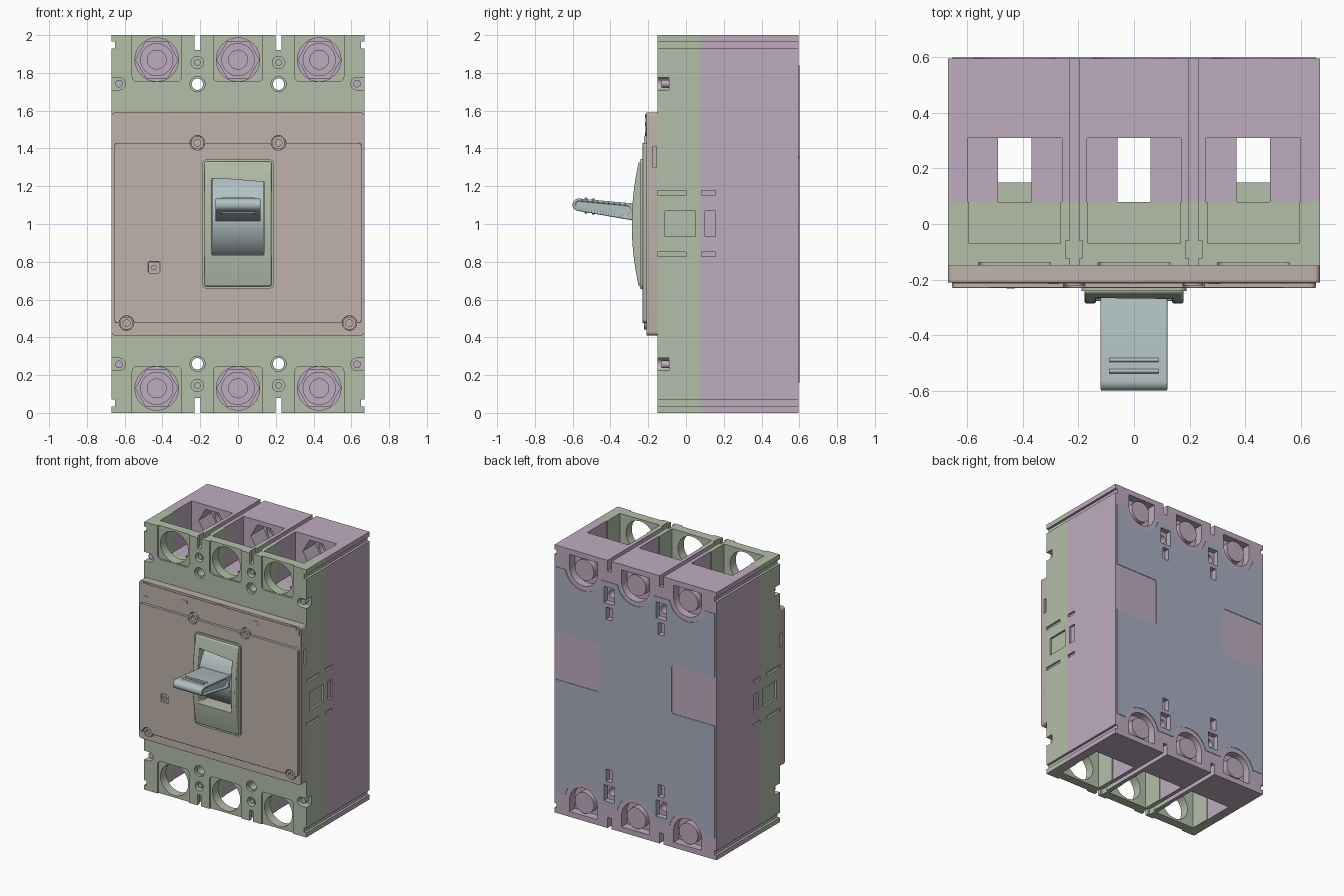
import bpy, bmesh, math

if "Cube" in bpy.data.objects:
    bpy.data.objects.remove(bpy.data.objects["Cube"])

def mat(name, r, g, b):
    m = bpy.data.materials.new(name)
    m.diffuse_color = (r ** 2.2, g ** 2.2, b ** 2.2, 1)
    m.use_nodes = True
    m.node_tree.nodes["Principled BSDF"].inputs["Base Color"].default_value = m.diffuse_color
    return m

GREEN = mat("sage", .70, .74, .66)
MAUVE = mat("mauve", .74, .67, .74)
TAUPE = mat("taupe", .74, .69, .66)
BLUE = mat("pale_blue", .69, .75, .76)
SLATE = mat("slate", .66, .68, .75)

def prism(name, pts, axis, a, b, m=None):
    """Extrude a 2D outline from a to b: axis y takes (x, z) points, axis x takes (y, z)."""
    bm = bmesh.new()
    at = (lambda p, t: (p[0], t, p[1])) if axis == 'y' else (lambda p, t: (t, p[0], p[1]))
    lo = [bm.verts.new(at(p, a)) for p in pts]
    hi = [bm.verts.new(at(p, b)) for p in pts]
    bm.faces.new(lo)
    bm.faces.new(hi)
    for i in range(len(pts)):
        j = (i + 1) % len(pts)
        bm.faces.new((lo[i], lo[j], hi[j], hi[i]))
    bmesh.ops.recalc_face_normals(bm, faces=bm.faces)
    me = bpy.data.meshes.new(name)
    bm.to_mesh(me)
    bm.free()
    ob = bpy.data.objects.new(name, me)
    bpy.context.collection.objects.link(ob)
    if m:
        me.materials.append(m)
    return ob

def arc(x, z, r, a0, a1, n):
    return [(x + r * math.cos(math.radians(a0 + (a1 - a0) * i / n)),
             z + r * math.sin(math.radians(a0 + (a1 - a0) * i / n))) for i in range(n + 1)]

def ngon(x, z, r, n=32):
    return arc(x, z, r, 0, 360, n)[:-1]

def rect(x0, x1, z0, z1, r=0):
    x0, x1, z0, z1 = min(x0, x1), max(x0, x1), min(z0, z1), max(z0, z1)
    if not r:
        return [(x0, z0), (x1, z0), (x1, z1), (x0, z1)]
    return (arc(x1 - r, z1 - r, r, 0, 90, 5) + arc(x0 + r, z1 - r, r, 90, 180, 5)
            + arc(x0 + r, z0 + r, r, 180, 270, 5) + arc(x1 - r, z0 + r, r, 270, 360, 5))

def cut(obs, pts, a, b, axis='y'):
    c = prism("cutter", pts, axis, a, b)
    c.hide_render = True
    for ob in obs:
        md = ob.modifiers.new("cut", 'BOOLEAN')
        md.operation, md.solver, md.object = 'DIFFERENCE', 'EXACT', c
        bpy.context.view_layer.objects.active = ob
        bpy.ops.object.modifier_apply(modifier=md.name)
    bpy.data.objects.remove(c)

def bevel(ob, w, seg=2):
    md = ob.modifiers.new("bevel", 'BEVEL')
    md.width, md.segments, md.limit_method, md.angle_limit = w, seg, 'ANGLE', math.radians(40)

# Main shells and back plate
front = prism("front_housing", rect(-.67, .67, 0, 2), 'y', -.15, .08, GREEN)
rear = prism("rear_housing", rect(-.67, .67, 0, 2), 'y', .08, .596, MAUVE)
plate = prism("back_plate", rect(-.655, .655, .16, 1.84), 'y', .59, .6, SLATE)
both = [front, rear]
POLES = (-.43, 0, .43)

# Terminal pockets, passages, bolt access holes, nut recesses
for x in POLES:
    cut([rear], rect(x - .06, x + .06, -.1, 2.1), .07, .31)
    for top in (0, 1):
        Z = lambda z: z if top else 2 - z
        zc = Z(1.87)
        cut([front], rect(x - .165, x + .165, Z(1.70), Z(2.1)), -.07, .09)
        cut([rear], rect(x - .17, x + .17, Z(1.70), Z(2.1)), .07, .31)
        cut([front], rect(x - .13, x + .13, Z(1.755), Z(2.1), .025), -.2, -.138)
        cut([front], ngon(x, zc, .115, 40), -.2, 0)
        cut([rear], ngon(x, zc, .112, 6), .3, .46)
        cut([rear], ngon(x, zc, .085), .45, .50)
        cut([rear], ngon(x, zc, .05), .49, .52)
        # Rear U-shaped recess with a boss left inside
        u = [(px, Z(pz)) for px, pz in arc(x, 1.87, .115, 180, 360, 20)
             + [(x + .115, 1.96), (x - .115, 1.96)]]
        cut([rear], u, .535, .7)
        cut([plate], ngon(x, zc, .15, 40), .5, .7)
        prism("terminal_boss", ngon(x, zc, .078), 'y', .53, .585, MAUVE)

# Inner tongues in the side poles
for x in (-.43, .43):
    prism("inner_tongue", rect(x - .06, x + .06, .32, 1.68), 'y', .08, .15, GREEN)

# Slots, mounting holes, notches: mirrored left/right and top/bottom
for s in (-1, 1):
    for top in (0, 1):
        Z = lambda z: z if top else 2 - z
        x = s * .215
        cut(both, rect(x - .016, x + .016, Z(1.92), Z(2.1)), -.3, .8)
        cut([front], rect(x - .03, x + .03, Z(1.92), Z(2.1)), -.125, -.06)
        cut(both + [plate], ngon(x, Z(1.74), .03), -.3, .8)
        cut([front], ngon(x, Z(1.74), .04), -.2, -.13)
        cut([front], ngon(x, Z(1.855), .033), -.2, -.11)
        prism("pilot_pin", ngon(x, Z(1.855), .017), 'y', -.14, -.1, GREEN)
        for w, z0, z1 in ((.042, 1.68, 1.80), (.025, 1.56, 1.65)):
            cut([plate], rect(x - w, x + w, Z(z0), Z(z1)), .5, .7)
            cut([rear], rect(x - w, x + w, Z(z0), Z(z1)), .56, .7)
        cut(both, rect(s * .652, s * .7, Z(1.93), Z(1.965)), -.3, .8)
        cut([front], arc(s * .63, Z(1.743), .033, 90, 90 + s * 180, 12)
            + [(s * .7, Z(1.743) - .033), (s * .7, Z(1.743) + .033)], -.2, -.09)
        prism("corner_screw", ngon(s * .63, Z(1.743), .02), 'y', -.13, -.08, MAUVE)
    # Side latch recesses and vent slots
    a, b = s * .655, s * .7
    cut([front], rect(-.11, .05, .935, 1.07), a, b, 'x')
    cut([rear], rect(.10, .155, .935, 1.07), a, b, 'x')
    for z in (.84, 1.165):
        cut([front], rect(-.16, 0, z - .012, z + .012), a, b, 'x')
        cut([rear], rect(.083, .155, z - .012, z + .012), a, b, 'x')
    # Side inserts showing through the back plate
    cut([plate], rect(s * .30, s * .7, 1.0, 1.36, .02), .5, .7)

# Front cover with raised panel
cover = prism("front_cover", rect(-.67, .67, .41, 1.59, .02), 'y', -.21, -.15, TAUPE)
panel = prism("cover_panel", rect(-.655, .655, .475, 1.43, .02), 'y', -.23, -.2, TAUPE)
strip = prism("cover_top_strip", [(-.655, 1.575), (.655, 1.575), (.655, 1.525), (-.29, 1.525),
                                  (-.39, 1.465), (-.655, 1.465)], 'y', -.214, -.2, TAUPE)
for x, z in ((-.61, 1.572), (0, 1.572), (.61, 1.572), (-.29, 1.53), (.29, 1.53), (-.61, 1.475)):
    prism("cover_clip", rect(x - .022, x + .022, z - .01, z + .01), 'y', -.217, -.2, TAUPE)
for s in (-1, 1):
    cut([cover], rect(-.175, -.155, 1.30, 1.41), s * .655, s * .7, 'x')
    for x, z in ((s * .215, 1.43), (s * .59, .475)):
        cut([cover, panel], ngon(x, z, .038), -.3, -.17)
        ring = prism("cover_screw", ngon(x, z, .034), 'y', -.222, -.16, TAUPE)
        cut([ring], ngon(x, z, .018), -.3, -.2)
cut([panel], rect(-.475, -.415, .74, .8, .008), -.3, -.222)
prism("test_button", ngon(-.445, .77, .014, 24), 'y', -.232, -.21, MAUVE)

# Bowed bezel around the handle opening
bow = [(-.25 - .037 * (1 - ((z - 1) / .33) ** 2), z)
       for z in [.67 + .66 * i / 24 for i in range(25)]]
bezel = prism("handle_bezel", [(-.2, .67)] + bow + [(-.2, 1.33)], 'x', -.178, .178, GREEN)
bevel(bezel, .008)
flange = prism("bezel_flange", rect(-.19, .19, .655, 1.345, .03), 'y', -.242, -.2, GREEN)
cut([bezel, flange, panel, cover], rect(-.137, .137, .835, 1.24), -.4, -.152)

# Curved handle carrier behind the opening
carrier = arc(-.02, 1.04, .25, 122, 238, 28)
prism("handle_carrier", carrier, 'x', -.134, .134, BLUE)

# Tapered handle with recessed sides and grip ridges
tilt = math.degrees(math.atan2(.042, -.318))
outline = (arc(-.568, 1.102, .033, tilt - 90, tilt + 90, 12)
           + arc(-.25, 1.06, .046, tilt + 90, tilt + 270, 12))
handle = prism("toggle_handle", outline, 'x', -.12, .12, BLUE)
inner = (arc(-.566, 1.102, .02, tilt - 90, tilt + 90, 8)
         + arc(-.32, 1.069, .03, tilt + 90, tilt + 270, 8))
for s in (-1, 1):
    cut([handle], inner, s * .11, s * .2, 'x')
    for y in (-.49, -.53):
        z = 1.102 + (y + .568) * -.132 + s * .036
        ridge = prism("grip_ridge", ngon(y, z, .008, 12), 'x', -.088, .088, BLUE)
bevel(handle, .006)
for ob in (cover, panel):
    bevel(ob, .005)

# Smooth the curves, keep the edges sharp
bpy.ops.object.select_all(action='DESELECT')
for ob in bpy.context.scene.objects:
    ob.select_set(True)
bpy.context.view_layer.objects.active = front
bpy.ops.object.shade_smooth_by_angle(angle=math.radians(30))
